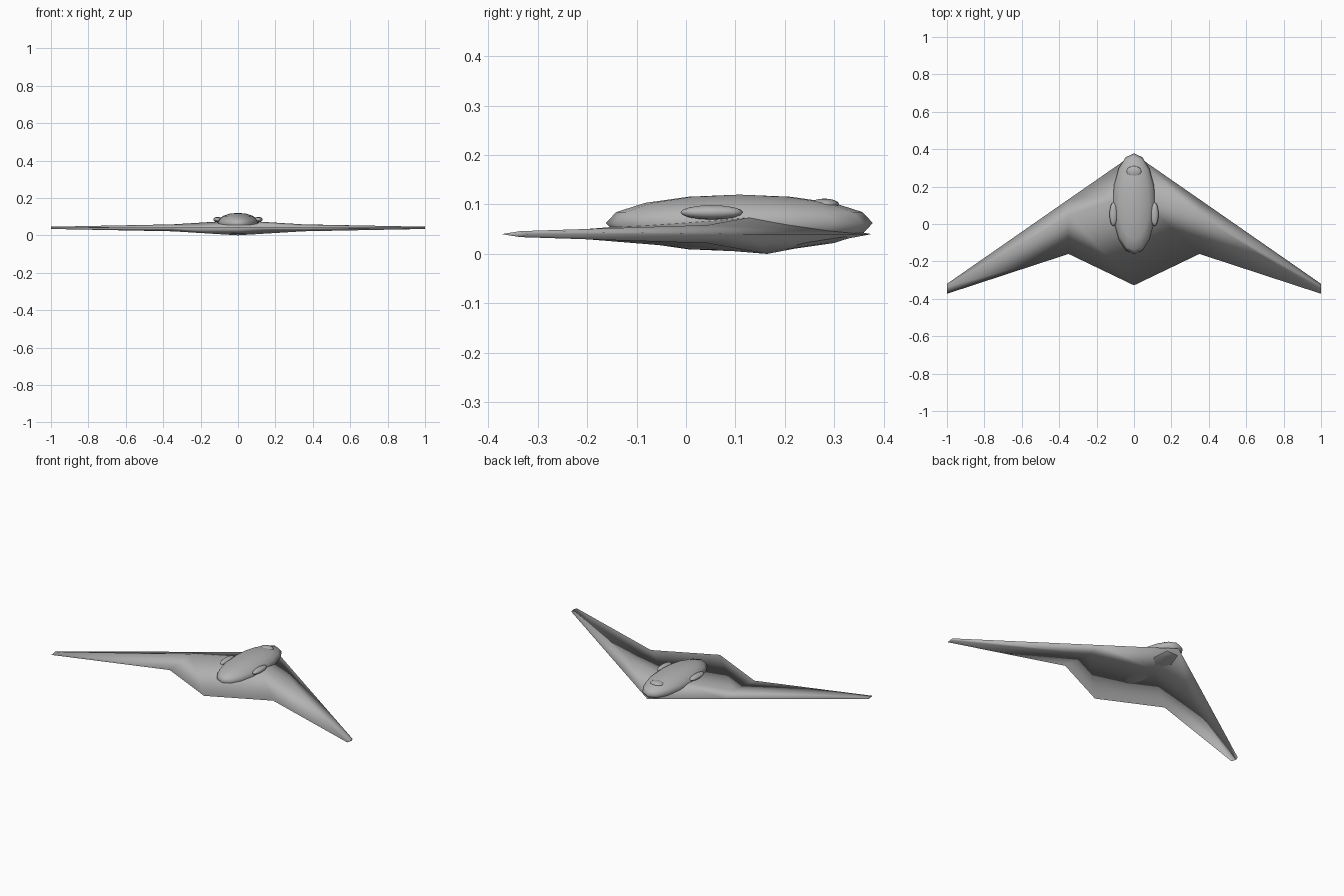
import bpy, bmesh
from mathutils import Matrix

if "Cube" in bpy.data.objects:
    bpy.data.objects.remove(bpy.data.objects["Cube"])

grey = bpy.data.materials.new("airframe_grey")
grey.diffuse_color = (0.45, 0.45, 0.45, 1)
grey.use_nodes = True
grey.node_tree.nodes["Principled BSDF"].inputs["Base Color"].default_value = grey.diffuse_color


def finish(name, bm):
    bmesh.ops.recalc_face_normals(bm, faces=bm.faces)
    for f in bm.faces:
        f.smooth = True
    me = bpy.data.meshes.new(name)
    bm.to_mesh(me)
    bm.free()
    me.materials.append(grey)
    ob = bpy.data.objects.new(name, me)
    bpy.context.collection.objects.link(ob)
    return ob


def ellipsoid(name, centre, radii, segs=16, rings=8):
    bm = bmesh.new()
    m = Matrix.Translation(centre) @ Matrix.Diagonal((*radii, 1))
    bmesh.ops.create_uvsphere(bm, u_segments=segs, v_segments=rings, radius=1, matrix=m)
    return finish(name, bm)


# Flying wing: diamond sections (x, leading y, trailing y, half thickness)
half = [(0, 0.375, -0.328, 0.04), (0.35, 0.132, -0.16, 0.0185), (1, -0.32, -0.373, 0.006)]
stations = [(-x, a, b, t) for x, a, b, t in reversed(half[1:])] + half
bm = bmesh.new()
ribs = []
for x, lead, trail, t in stations:
    mid = lead + 0.3 * (trail - lead)
    pts = [(x, lead, 0.04), (x, mid, 0.04 + t), (x, trail, 0.04), (x, mid, 0.04 - t)]
    ribs.append([bm.verts.new(p) for p in pts])
for a, b in zip(ribs, ribs[1:]):
    for i in range(4):
        j = (i + 1) % 4
        bm.faces.new((a[i], a[j], b[j], b[i]))
bm.faces.new(ribs[0])
bm.faces.new(ribs[-1])
finish("wing", bm)

# Central body, sensor bulge near the nose, side intakes
ellipsoid("centre_body", (0, 0.108, 0.0625), (0.115, 0.27, 0.0575))
ellipsoid("nose_bulge", (0, 0.28, 0.1), (0.04, 0.03, 0.012))
for side, name in ((-1, "intake_left"), (1, "intake_right")):
    ellipsoid(name, (side * 0.11, 0.052, 0.084), (0.021, 0.063, 0.0145))
